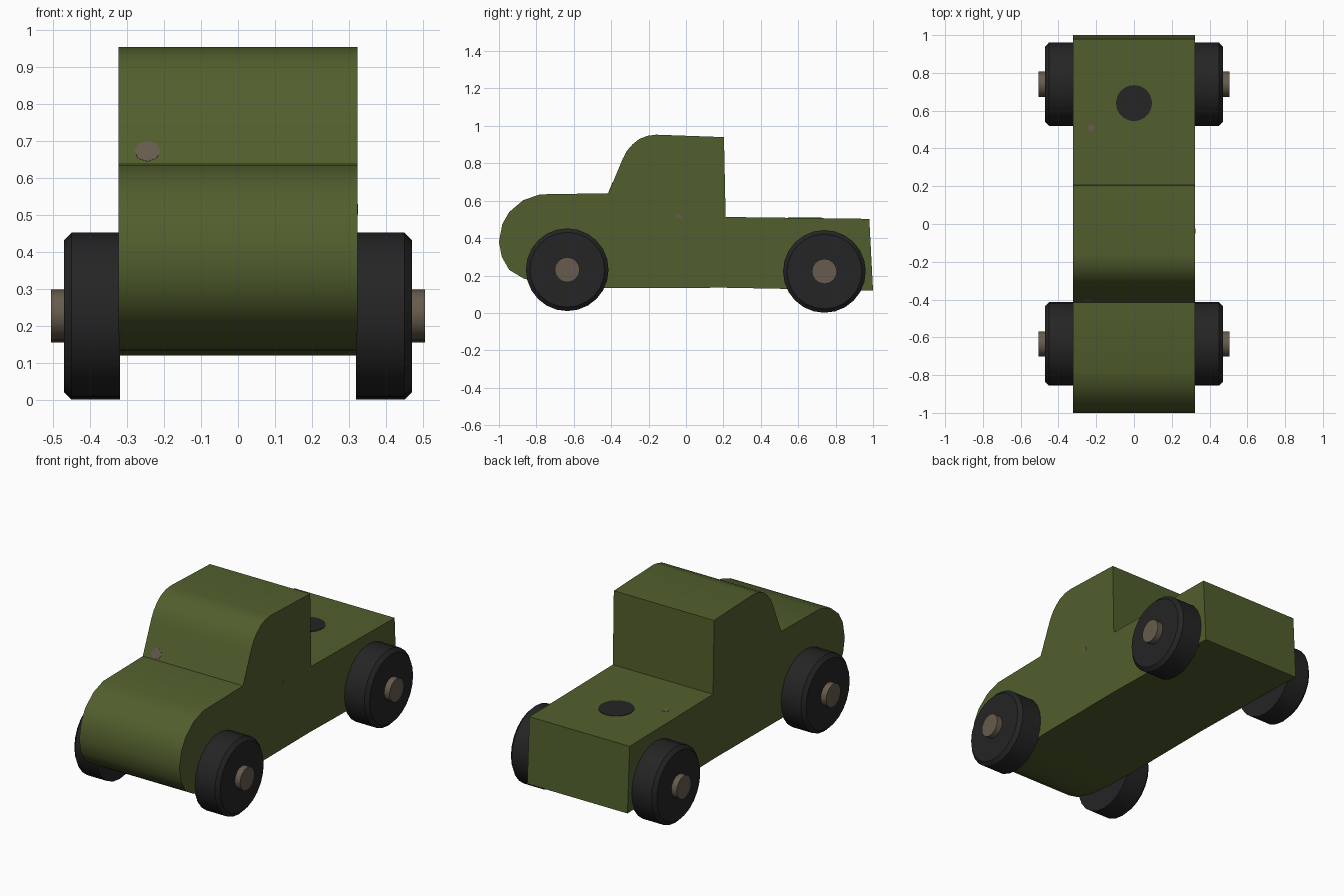
import bpy, bmesh, math
from mathutils import Vector

if "Cube" in bpy.data.objects:
    bpy.data.objects.remove(bpy.data.objects["Cube"])


def material(name, rgb):
    m = bpy.data.materials.new(name)
    m.diffuse_color = (*rgb, 1)
    m.use_nodes = True
    m.node_tree.nodes["Principled BSDF"].inputs["Base Color"].default_value = m.diffuse_color
    return m


GREEN = material("olive green", (0.083, 0.113, 0.026))
BLACK = material("tyre black", (0.018, 0.018, 0.019))
BROWN = material("peg brown", (0.135, 0.105, 0.075))


def finish(name, bm, mat, angle=30):
    bmesh.ops.recalc_face_normals(bm, faces=bm.faces)
    me = bpy.data.meshes.new(name)
    bm.to_mesh(me)
    bm.free()
    me.materials.append(mat)
    ob = bpy.data.objects.new(name, me)
    bpy.context.collection.objects.link(ob)
    bpy.ops.object.select_all(action='DESELECT')
    ob.select_set(True)
    bpy.context.view_layer.objects.active = ob
    bpy.ops.object.shade_smooth_by_angle(angle=math.radians(angle))
    return ob


def lathe_x(name, rings, y, z, sides, mat):
    """Closed solid turned about the x axis; rings are (x, radius)."""
    bm = bmesh.new()
    loops = []
    for x, r in rings:
        loops.append([bm.verts.new((x, y + r * math.sin(2 * math.pi * i / sides),
                                    z + r * math.cos(2 * math.pi * i / sides)))
                      for i in range(sides)])
    for a, b in zip(loops, loops[1:]):
        for i in range(sides):
            j = (i + 1) % sides
            bm.faces.new((a[i], a[j], b[j], b[i]))
    bm.faces.new(loops[0])
    bm.faces.new(loops[-1])
    return finish(name, bm, mat)


def plate(name, centre, normal, rx, ry, mat, sides=32, thick=0.003):
    """Thin disc lying on a surface."""
    bm = bmesh.new()
    bmesh.ops.create_cone(bm, cap_ends=True, segments=sides, radius1=1, radius2=1, depth=thick)
    bmesh.ops.scale(bm, vec=(rx, ry, 1), verts=bm.verts)
    rot = Vector((0, 0, 1)).rotation_difference(Vector(normal)).to_matrix()
    bmesh.ops.rotate(bm, cent=(0, 0, 0), matrix=rot, verts=bm.verts)
    bmesh.ops.translate(bm, vec=centre, verts=bm.verts)
    return finish(name, bm, mat)


# Body: side profile (y, z) extruded across the width
HALF = 0.323
profile = [(1.0, 0.12), (0.98, 0.503), (0.212, 0.513), (0.203, 0.94),
           (-0.16, 0.953), (-0.205, 0.947), (-0.25, 0.93), (-0.285, 0.902),
           (-0.315, 0.868), (-0.338, 0.825), (-0.415, 0.64),
           (-0.78, 0.634), (-0.87, 0.603), (-0.945, 0.54), (-0.982, 0.475),
           (-1.0, 0.38), (-0.985, 0.30), (-0.945, 0.23), (-0.87, 0.185),
           (-0.75, 0.15), (-0.60, 0.135), (-0.43, 0.132), (0.20, 0.135)]
bm = bmesh.new()
face = bm.faces.new([bm.verts.new((-HALF, y, z)) for y, z in profile])
ext = bmesh.ops.extrude_face_region(bm, geom=[face])
bmesh.ops.translate(bm, vec=(2 * HALF, 0, 0),
                    verts=[v for v in ext["geom"] if isinstance(v, bmesh.types.BMVert)])
finish("truck_body", bm, GREEN)

# Wheels with a chamfered outer rim, and the axles whose ends show as hub pegs
for label, y, z in (("front", -0.635, 0.231), ("rear", 0.74, 0.222)):
    for side, s in (("left", -1), ("right", 1)):
        lathe_x(f"{label}_{side}_wheel",
                [(s * 0.318, 0.221), (s * 0.45, 0.221), (s * 0.47, 0.2)],
                y, z, 24, BLACK)
    lathe_x(f"{label}_axle", [(-0.505, 0.067), (0.505, 0.067)], y, z, 16, BROWN)

# Dark round spot on the load bed
plate("bed_spot", (0, 0.64, 0.5085), (0, 0.013, 1), 0.095, 0.095, BLACK)

# Small worn chips on windscreen, bed and door
plate("windscreen_chip", (-0.245, -0.402, 0.672), (0, -0.923, 0.384), 0.035, 0.03, BROWN, 8)
plate("bed_chip", (-0.227, 0.51, 0.5095), (0, 0.013, 1), 0.02, 0.02, BROWN, 8)
plate("door_chip", (HALF, -0.037, 0.515), (1, 0, 0), 0.014, 0.014, BROWN, 8)
